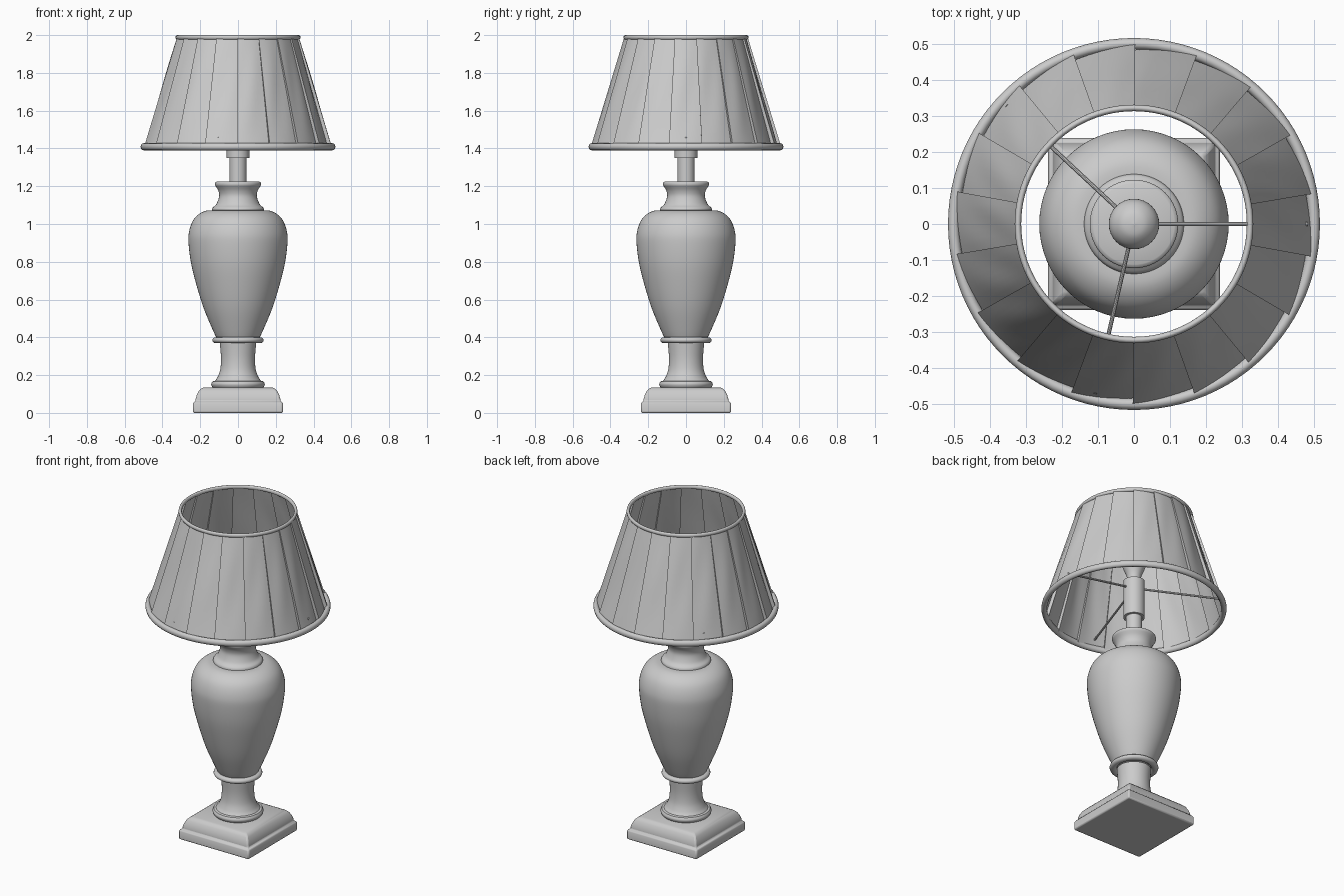
import bpy, bmesh, math
from mathutils import Vector

if "Cube" in bpy.data.objects:
    bpy.data.objects.remove(bpy.data.objects["Cube"], do_unlink=True)

grey = bpy.data.materials.new("plain_grey")
grey.use_nodes = True
grey.diffuse_color = (0.6, 0.6, 0.6, 1)
grey.node_tree.nodes["Principled BSDF"].inputs["Base Color"].default_value = (0.6, 0.6, 0.6, 1)


def finish(name, bm, angle=35):
    bmesh.ops.remove_doubles(bm, verts=bm.verts, dist=0.0001)
    bmesh.ops.recalc_face_normals(bm, faces=bm.faces)
    mesh = bpy.data.meshes.new(name)
    bm.to_mesh(mesh)
    bm.free()
    mesh.materials.append(grey)
    obj = bpy.data.objects.new(name, mesh)
    bpy.context.collection.objects.link(obj)
    bpy.ops.object.select_all(action="DESELECT")
    obj.select_set(True)
    bpy.context.view_layer.objects.active = obj
    bpy.ops.object.shade_smooth_by_angle(angle=math.radians(angle))
    return obj


def smooth_curve(points, steps=5):
    """Catmull-Rom curve through the (radius, height) points."""
    p = [Vector(q) for q in points]
    p = [p[0]] + p + [p[-1]]
    out = []
    for a, b, c, d in zip(p, p[1:], p[2:], p[3:]):
        for i in range(steps):
            t = i / steps
            out.append(0.5 * (2 * b + (c - a) * t + (2 * a - 5 * b + 4 * c - d) * t ** 2
                              + (3 * b - a - 3 * c + d) * t ** 3))
    return [tuple(v) for v in out] + [points[-1]]


def lathe(name, profile, sides=64, turn=0.0, closed=False, angle=35):
    """Turn a (radius, height) profile round the z axis."""
    bm = bmesh.new()
    rings = []
    for r, z in profile:
        rings.append([bm.verts.new((r * math.cos(turn + math.tau * i / sides),
                                    r * math.sin(turn + math.tau * i / sides), z))
                      for i in range(sides)])
    pairs = list(zip(rings, rings[1:]))
    if closed:
        pairs.append((rings[-1], rings[0]))
    else:
        bm.faces.new(rings[0])
        bm.faces.new(rings[-1])
    for lo, hi in pairs:
        for i in range(sides):
            j = (i + 1) % sides
            bm.faces.new((lo[i], lo[j], hi[j], hi[i]))
    return finish(name, bm, angle)


def hoop(name, radius, z, width, height):
    oval = [(radius + width * math.cos(math.tau * i / 12),
             z + height * math.sin(math.tau * i / 12)) for i in range(12)]
    lathe(name, oval, 96, closed=True, angle=60)


# Square stepped foot with softened corners
foot = [(0.238, 0), (0.238, 0.05), (0.234, 0.056), (0.225, 0.06), (0.224, 0.075),
        (0.218, 0.095), (0.208, 0.115), (0.195, 0.128), (0.18, 0.135)]
base = lathe("square_base", [(r * math.sqrt(2), z) for r, z in foot], 4, math.pi / 4)
bevel = base.modifiers.new("soft_corners", "BEVEL")
bevel.width = 0.008
bevel.segments = 2
bevel.limit_method = "ANGLE"
bevel.angle_limit = math.radians(50)

# Turned pedestal, collar, urn and neck
lathe("pedestal", [(0.13, 0.13)] + smooth_curve([(0.138, 0.14), (0.142, 0.153), (0.135, 0.167)], 3)
      + smooth_curve([(0.122, 0.17), (0.108, 0.19), (0.094, 0.23), (0.09, 0.29), (0.096, 0.37)]))
hoop("collar", 0.115, 0.385, 0.021, 0.016)
lathe("urn_body", smooth_curve([(0.11, 0.39), (0.134, 0.44), (0.18, 0.55), (0.218, 0.67),
                                (0.248, 0.79), (0.262, 0.9), (0.259, 0.96), (0.24, 1.015),
                                (0.21, 1.05), (0.17, 1.07), (0.12, 1.073)]))
lathe("neck", smooth_curve([(0.139, 1.068), (0.135, 1.085), (0.115, 1.105), (0.1, 1.145),
                            (0.104, 1.175), (0.118, 1.2)])
      + smooth_curve([(0.122, 1.206), (0.122, 1.218), (0.112, 1.225)], 3) + [(0.045, 1.226)])

# Lamp holder and bulb
lathe("post", [(0.045, 1.22), (0.045, 1.37)], 32)
lathe("socket", [(0.06, 1.35), (0.06, 1.58), (0.035, 1.585)], 32)
lathe("bulb", smooth_curve([(0.035, 1.58), (0.042, 1.62), (0.062, 1.67), (0.07, 1.71),
                            (0.062, 1.745), (0.035, 1.772), (0.001, 1.78)]), 32)

# Three thin arms holding the shade
for n, deg in enumerate((0, 137, -103)):
    a = math.radians(deg)
    start = Vector((0.05 * math.cos(a), 0.05 * math.sin(a), 1.53))
    end = Vector((0.482 * math.cos(a), 0.482 * math.sin(a), 1.455))
    bm = bmesh.new()
    bmesh.ops.create_cone(bm, cap_ends=True, segments=10, radius1=0.006, radius2=0.006,
                          depth=(end - start).length)
    arm = finish(f"shade_arm_{n + 1}", bm)
    arm.location = (start + end) / 2
    arm.rotation_mode = "QUATERNION"
    arm.rotation_quaternion = (end - start).to_track_quat("Z", "Y")

# Pleated shade: each pleat swells outward, then steps back under the next
PLEATS, ACROSS, ROWS = 18, 8, 14
bm = bmesh.new()
rows = []
for k in range(ROWS + 1):
    h = k / ROWS
    z = 1.405 + 0.583 * h
    radius = 0.494 - 0.172 * h
    depth = 0.022 - 0.012 * h
    ring = []
    for p in range(PLEATS):
        for i in range(ACROSS + 1):
            t = i / ACROSS
            # the trailing edge folds slightly under its neighbour
            a = math.pi / 2 - math.tau * (p + t * 1.02) / PLEATS
            ripple = 0.004 * math.sin(math.pi * t) * math.sin(5 * h + 4 * t + 2 * p) * math.sin(math.pi * h)
            r = radius + depth * (t - 0.5) + ripple
            ring.append(bm.verts.new((r * math.cos(a), r * math.sin(a), z)))
    rows.append(ring)
for lo, hi in zip(rows, rows[1:]):
    for i in range(len(lo)):
        j = (i + 1) % len(lo)
        bm.faces.new((lo[i], hi[i], hi[j], lo[j]))
finish("pleated_shade", bm)

# Rolled trim at both ends of the shade
hoop("lower_trim", 0.5, 1.409, 0.016, 0.019)
hoop("upper_trim", 0.322, 1.988, 0.009, 0.012)
